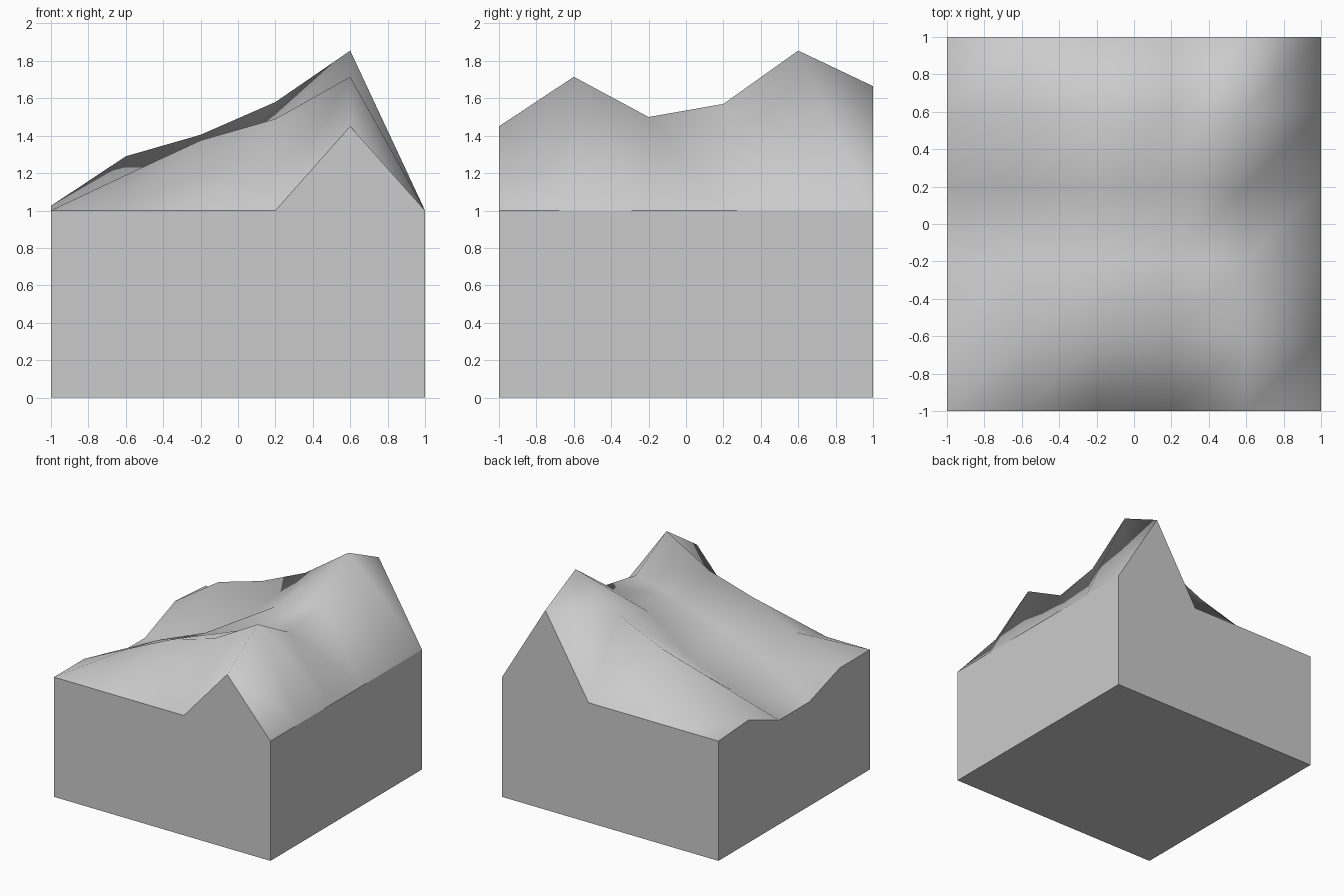
import bpy, bmesh

if "Cube" in bpy.data.objects:
    bpy.data.objects.remove(bpy.data.objects["Cube"])

# Terrain heights: rows run front to back, columns left to right
HEIGHTS = [
    [1.00, 1.00, 1.00, 1.00, 1.45, 1.0],
    [1.00, 1.19, 1.375, 1.49, 1.715, 1.0],
    [0.87, 1.11, 1.265, 1.41, 1.50, 1.0],
    [0.87, 1.00, 1.16, 1.45, 1.57, 1.0],
    [1.025, 1.29, 1.405, 1.58, 1.855, 1.0],
    [1.00, 1.00, 1.00, 1.00, 1.665, 1.0],
]
N = len(HEIGHTS)
STEP = 2 / (N - 1)

bm = bmesh.new()
grid = [[bm.verts.new((-1 + i * STEP, -1 + j * STEP, z)) for i, z in enumerate(row)]
        for j, row in enumerate(HEIGHTS)]

# Smooth rolling top, split along one diagonal
for j in range(N - 1):
    for i in range(N - 1):
        a, b = grid[j][i], grid[j][i + 1]
        c, d = grid[j + 1][i + 1], grid[j + 1][i]
        for tri in ((a, b, c), (a, c, d)):
            bm.faces.new(tri).smooth = True

# Flat walls and base
base = [bm.verts.new((x, y, 0)) for x, y in ((-1, -1), (1, -1), (1, 1), (-1, 1))]
rims = [grid[0], [r[-1] for r in grid], grid[-1][::-1], [r[0] for r in grid][::-1]]
for k, rim in enumerate(rims):
    bm.faces.new([base[k], base[(k + 1) % 4]] + rim[::-1])
    for p, q in zip(rim, rim[1:]):
        bm.edges.get((p, q)).smooth = False
bm.faces.new(base[::-1])
bmesh.ops.recalc_face_normals(bm, faces=bm.faces)

mesh = bpy.data.meshes.new("terrain_block")
bm.to_mesh(mesh)
bm.free()
terrain = bpy.data.objects.new("terrain_block", mesh)
bpy.context.collection.objects.link(terrain)
